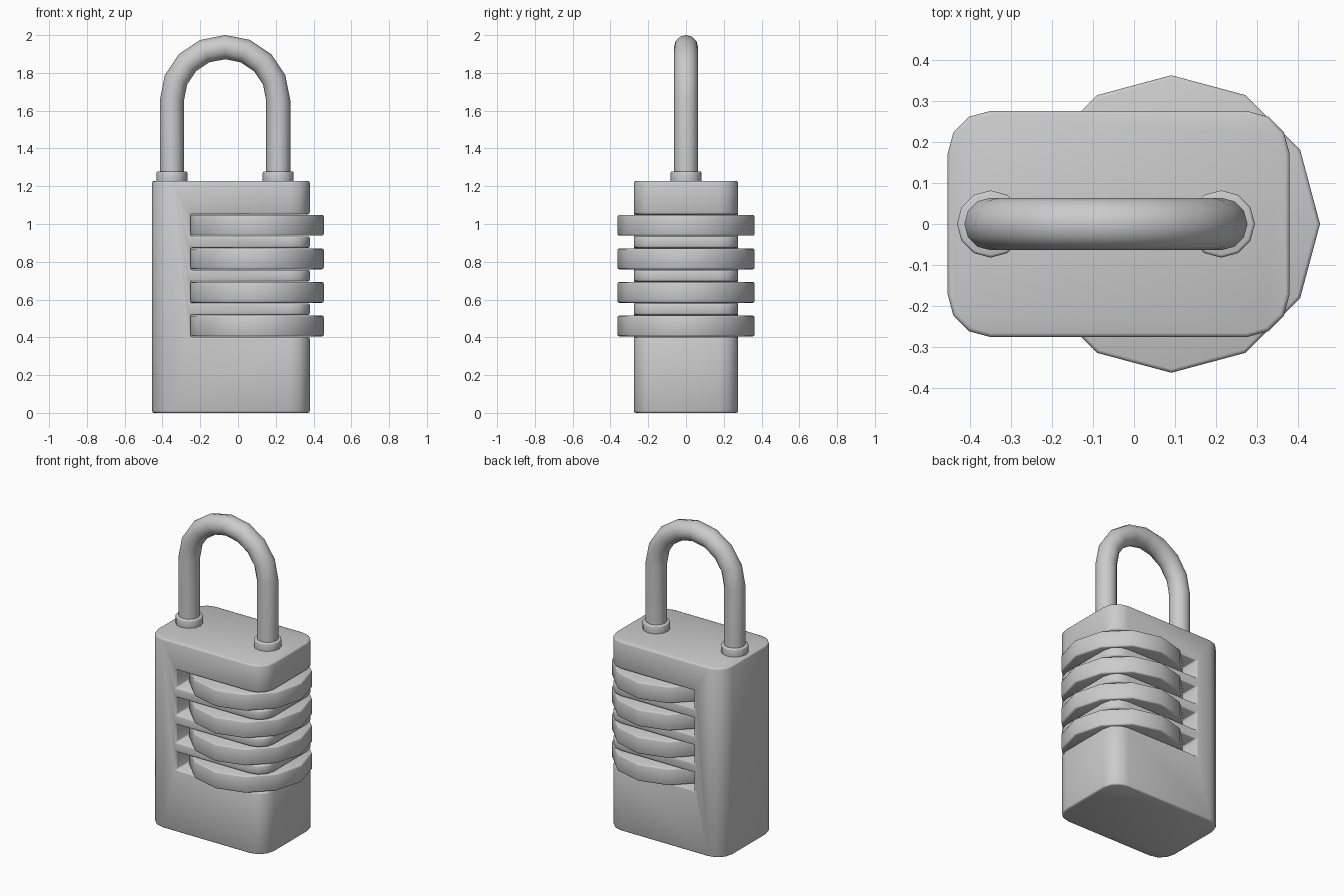
import bpy, math
from math import pi, sin, cos, radians

if "Cube" in bpy.data.objects:
    bpy.data.objects.remove(bpy.data.objects["Cube"])

SLOT_Z = [0.46 + 0.1777 * i for i in range(4)]


def mesh_object(name, verts, faces):
    me = bpy.data.meshes.new(name)
    me.from_pydata(verts, [], faces)
    ob = bpy.data.objects.new(name, me)
    bpy.context.collection.objects.link(ob)
    return ob


def prism(name, outline, z0, z1):
    n = len(outline)
    verts = [(x, y, z) for z in (z0, z1) for x, y in outline]
    faces = [tuple(reversed(range(n))), tuple(range(n, 2 * n))]
    faces += [(i, (i + 1) % n, n + (i + 1) % n, n + i) for i in range(n)]
    return mesh_object(name, verts, faces)


def circle(cx, r, n=12):
    return [(cx + r * cos(2 * pi * i / n), r * sin(2 * pi * i / n)) for i in range(n)]


def finish(ob, bevel=0.0, segments=2):
    bpy.ops.object.select_all(action='DESELECT')
    ob.select_set(True)
    bpy.context.view_layer.objects.active = ob
    if bevel:
        m = ob.modifiers.new("bevel", 'BEVEL')
        m.width, m.segments = bevel, segments
        m.limit_method, m.angle_limit = 'ANGLE', radians(50)
    for m in list(ob.modifiers):
        bpy.ops.object.modifier_apply(modifier=m.name)
    bpy.ops.object.shade_smooth_by_angle(angle=radians(46))


# body: rounded block with four slots open to front, back and right
r = 0.105
outline = []
for cx, cy, start in ((0.38 - r, 0.276 - r, 0), (-0.455 + r, 0.276 - r, 90),
                      (-0.455 + r, -0.276 + r, 180), (0.38 - r, -0.276 + r, 270)):
    for k in range(4):
        a = radians(start + 30 * k)
        outline.append((cx + r * cos(a), cy + r * sin(a)))
body = prism("lock_body", outline, 0, 1.228)
cutters = []
for z in SLOT_Z:
    cut = prism("slot_cutter", [(-0.25, -0.5), (0.6, -0.5), (0.6, 0.5), (-0.25, 0.5)],
                z - 0.058, z + 0.058)
    cut.hide_render = True
    m = body.modifiers.new("slot", 'BOOLEAN')
    m.operation, m.solver, m.object = 'DIFFERENCE', 'EXACT', cut
    cutters.append(cut)
finish(body, 0.01)
for cut in cutters:
    bpy.data.objects.remove(cut)

# number dials
for i, z in enumerate(SLOT_Z):
    finish(prism(f"dial_{i + 1}", circle(0.091, 0.363), z - 0.055, z + 0.055), 0.009)

# collars around the shackle legs
for side, x in (("left", -0.35), ("right", 0.213)):
    finish(prism(f"collar_{side}", circle(x, 0.082), 1.2, 1.278), 0.007)

# shackle: round tube swept along an arch
mid, R, tube, arch_z, n = -0.0685, 0.2815, 0.064, 1.655, 12
stations = [(mid + R, 1.2, 0)]
stations += [(mid + R * cos(pi * k / 8), arch_z + R * sin(pi * k / 8), pi * k / 8) for k in range(9)]
stations += [(mid - R, 1.2, pi)]
verts = []
for x, z, a in stations:
    for j in range(n):
        b = 2 * pi * j / n
        verts.append((x + tube * cos(b) * cos(a), tube * sin(b), z + tube * cos(b) * sin(a)))
faces = [(s * n + j, s * n + (j + 1) % n, (s + 1) * n + (j + 1) % n, (s + 1) * n + j)
         for s in range(len(stations) - 1) for j in range(n)]
last = (len(stations) - 1) * n
faces += [tuple(reversed(range(n))), tuple(range(last, last + n))]
finish(mesh_object("shackle", verts, faces))
